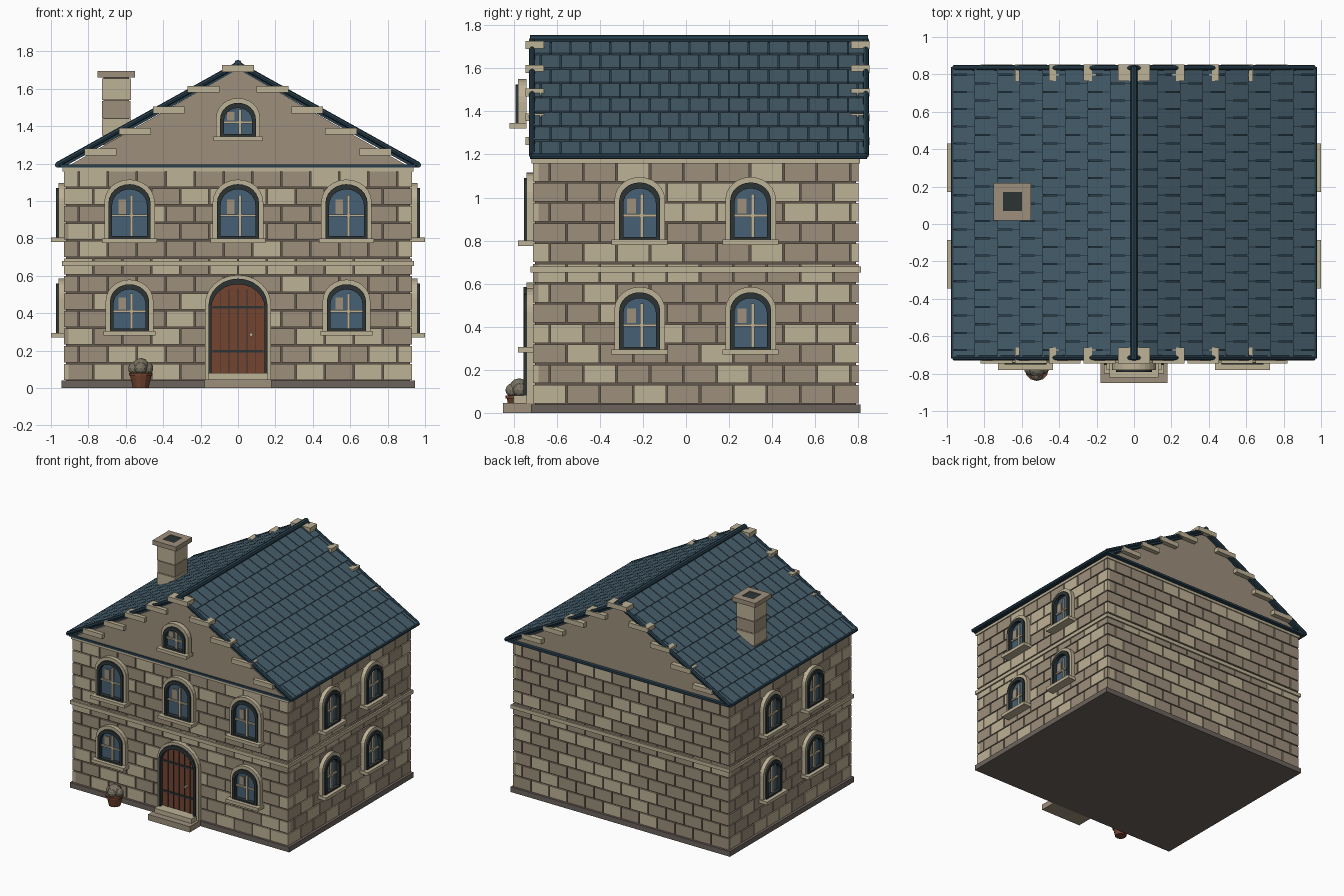
import bpy, bmesh, math, random
from mathutils import Matrix, Vector

random.seed(7)
if "Cube" in bpy.data.objects:
    bpy.data.objects.remove(bpy.data.objects["Cube"])


def material(name, r, g, b):
    """Flat material from display values, stored as linear."""
    lin = [((c / 255 + 0.055) / 1.055) ** 2.4 for c in (r, g, b)] + [1]
    m = bpy.data.materials.new(name)
    m.use_nodes = True
    m.diffuse_color = lin
    m.node_tree.nodes["Principled BSDF"].inputs["Base Color"].default_value = lin
    return m


MATS = [material(*row) for row in (
    ("mortar", 98, 88, 77), ("stone", 157, 143, 124), ("pale stone", 190, 178, 150),
    ("plinth stone", 108, 99, 92), ("slate", 70, 94, 108), ("dark slate", 40, 64, 78),
    ("charcoal", 44, 52, 52), ("glass", 70, 96, 115), ("door wood", 116, 68, 48),
    ("dry foliage", 122, 116, 100))]
MORTAR, STONE, PALE, PLINTH, SLATE, TRIM, CHARCOAL, GLASS, WOOD, LEAF = range(10)


def finish(bm, name):
    bmesh.ops.recalc_face_normals(bm, faces=bm.faces)
    mesh = bpy.data.meshes.new(name)
    bm.to_mesh(mesh)
    bm.free()
    used = sorted({p.material_index for p in mesh.polygons})
    for i in used:
        mesh.materials.append(MATS[i])
    for p in mesh.polygons:
        p.material_index = used.index(p.material_index)
    ob = bpy.data.objects.new(name, mesh)
    bpy.context.collection.objects.link(ob)
    return ob


def paint(verts, mat):
    for f in {f for v in verts for f in v.link_faces}:
        f.material_index = mat


def box(bm, x, y, z, mat, frame=Matrix()):
    """Box from (low, high) pairs, placed by a frame matrix."""
    mid = [(a + b) / 2 for a, b in (x, y, z)]
    size = [b - a for a, b in (x, y, z)]
    m = frame @ Matrix.Translation(mid) @ Matrix.Diagonal(size + [1])
    paint(bmesh.ops.create_cube(bm, size=1, matrix=m)["verts"], mat)


def rod(bm, a, b, r, mat, sides=8):
    a, b = Vector(a), Vector(b)
    m = Matrix.Translation((a + b) / 2) @ (b - a).to_track_quat("Z", "Y").to_matrix().to_4x4()
    paint(bmesh.ops.create_cone(bm, cap_ends=True, segments=sides, radius1=r, radius2=r,
                                depth=(b - a).length, matrix=m)["verts"], mat)


def arch(w, z0, z1):
    """Round-topped outline in (u, z), bottom left to bottom right."""
    r = w / 2
    rise = r * 0.9
    top = [(-r * math.cos(math.pi * i / 12), z1 - rise + rise * math.sin(math.pi * i / 12))
           for i in range(13)]
    return [(-r, z0)] + top + [(r, z0)]


def arch_plate(bm, pts, y0, y1, mat, frame):
    f = bm.faces.new([bm.verts.new(frame @ Vector((u, y0, z))) for u, z in pts])
    f.material_index = mat
    ext = bmesh.ops.extrude_face_region(bm, geom=[f], use_keep_orig=True)["geom"]
    vs = [g for g in ext if isinstance(g, bmesh.types.BMVert)]
    bmesh.ops.translate(bm, verts=vs, vec=frame.to_3x3() @ Vector((0, y1 - y0, 0)))
    paint(vs, mat)


def arch_ring(bm, outer, inner, y0, y1, mat, frame):
    loops = [[bm.verts.new(frame @ Vector((u, y, z))) for u, z in pts]
             for pts, y in ((outer, y0), (outer, y1), (inner, y1), (inner, y0))]
    n = len(outer)
    for a, b in zip(loops, loops[1:] + loops[:1]):
        for i in range(n):
            j = (i + 1) % n
            bm.faces.new((a[i], a[j], b[j], b[i])).material_index = mat


HX, Y0, Y1 = 0.93, -0.71, 0.80     # outer wall faces
EAVE, TOP = 1.18, 1.735            # wall top and ridge
RX, RY0, RY1 = 0.965, -0.72, 0.84  # roof extent
CY = (Y0 + Y1) / 2

# Plinth, mortar core, belt course and cornice
bm = bmesh.new()
box(bm, (-0.945, 0.945), (Y0 - 0.01, Y1 + 0.01), (0, 0.04), PLINTH)
finish(bm, "plinth")
bm = bmesh.new()
box(bm, (-HX + 0.01, HX - 0.01), (Y0 + 0.01, Y1 - 0.01), (0.03, EAVE), MORTAR)
finish(bm, "mortar_core")
bm = bmesh.new()
for z, out in ((0.652, 0.012), (1.158, 0.008)):
    box(bm, (-HX - out, HX + out), (Y0 - out, Y1 + out), (z, z + 0.028), PALE)
finish(bm, "belt_and_cornice")


# Coursed wall blocks on all four sides
def wall_blocks(name, half, frame):
    bm = bmesh.new()
    rows, width, gap = 12, 0.155, 0.004
    pitch = (1.165 - 0.04) / rows
    for r in range(rows):
        z = 0.04 + r * pitch
        u = -half - (r % 2) * width / 2
        while u < half - 0.01:
            a, b = max(u, -half), min(u + width, half)
            if b - a > 0.02:
                tone = PALE if random.random() < 0.3 else STONE
                box(bm, (a + gap * (a > -half), b - gap * (b < half)), (0, 0.025),
                    (z + gap, z + pitch - gap), tone, frame)
            u += width
    finish(bm, name)


def side_frame(x, y, turn):
    return Matrix.Translation((x, y, 0)) @ Matrix.Rotation(math.radians(turn), 4, "Z")


wall_blocks("front_blocks", HX, side_frame(0, Y0, 0))
wall_blocks("back_blocks", HX, side_frame(0, Y1, 180))
wall_blocks("left_blocks", (Y1 - Y0) / 2, side_frame(HX, CY, 90))
wall_blocks("right_blocks", (Y1 - Y0) / 2, side_frame(-HX, CY, -90))


# Arched windows
def window(name, frame, w, z0, z1):
    bm = bmesh.new()
    outer, mid = arch(w + 0.045, z0, z1 + 0.025), arch(w, z0, z1)
    inner = arch(w - 0.04, z0 + 0.012, z1 - 0.028)
    arch_ring(bm, outer, mid, 0.01, -0.03, PALE, frame)
    arch_ring(bm, mid, inner, 0.01, -0.042, CHARCOAL, frame)
    arch_plate(bm, inner, 0.01, -0.012, GLASS, frame)
    h = z1 - z0
    bar = z0 + h * 0.42
    box(bm, (0.002, 0.018), (-0.026, -0.01), (z0 + 0.012, z1 - h * 0.2), PALE, frame)
    box(bm, (-w / 2 + 0.02, w / 2 - 0.02), (-0.024, -0.01), (bar - 0.006, bar + 0.006), PALE, frame)
    box(bm, (-0.06, -0.018), (-0.016, -0.01), (bar + 0.01, bar + h * 0.3), STONE, frame)
    box(bm, (-w / 2 - 0.035, w / 2 + 0.035), (-0.07, 0.01), (z0 - 0.025, z0), PALE, frame)
    finish(bm, name)


for x in (-0.58, 0, 0.58):
    window("upper_front_window", side_frame(x, Y0, 0), 0.225, 0.80, 1.09)
    if x:
        window("lower_front_window", side_frame(x, Y0, 0), 0.21, 0.305, 0.555)
window("gable_window", side_frame(0, -0.75, 0), 0.19, 1.345, 1.525)
for y in (-0.215, 0.30):
    for x, turn in ((HX, 90), (-HX, -90)):
        for z in (0.295, 0.805):
            window("side_window", side_frame(x, y, turn), 0.19, z, z + 0.265)

# Door with planks, straps and knob
bm = bmesh.new()
fr = side_frame(0, Y0, 0)
outer, mid, inner = arch(0.355, 0.04, 0.605), arch(0.315, 0.04, 0.585), arch(0.285, 0.04, 0.555)
arch_ring(bm, outer, mid, 0.01, -0.03, PALE, fr)
arch_ring(bm, mid, inner, 0.01, -0.045, CHARCOAL, fr)
arch_plate(bm, inner, 0.01, -0.015, WOOD, fr)
for i in range(1, 6):
    u = -0.1425 + i * 0.0475
    box(bm, (u - 0.002, u + 0.002), (-0.018, -0.01), (0.08, 0.53), CHARCOAL, fr)
for z in (0.19, 0.425):
    box(bm, (-0.135, 0.135), (-0.022, -0.01), (z, z + 0.014), CHARCOAL, fr)
rod(bm, (0.07, Y0 - 0.04, 0.285), (0.07, Y0 - 0.01, 0.285), 0.01, PALE)
finish(bm, "front_door")
bm = bmesh.new()
box(bm, (-0.18, 0.18), (-0.85, Y0), (0, 0.045), STONE)
box(bm, (-0.16, 0.16), (-0.80, Y0), (0.045, 0.08), PALE)
finish(bm, "door_steps")


# Gable core and roof slab, both extruded along y
def prism(name, pts, y0, y1, mat):
    bm = bmesh.new()
    arch_plate(bm, pts, y0, y1, mat, Matrix())
    finish(bm, name)


prism("gable_walls", [(-0.92, EAVE), (0.92, EAVE), (0, TOP - 0.03)], -0.716, 0.815, STONE)
prism("roof_slab", [(-RX, EAVE), (-RX, EAVE + 0.012), (0, TOP - 0.008), (RX, EAVE + 0.012),
                    (RX, EAVE), (RX - 0.03, EAVE), (0, TOP - 0.032), (-RX + 0.03, EAVE)],
      RY0 + 0.005, RY1 - 0.005, TRIM)
bm = bmesh.new()
box(bm, (-0.95, 0.95), (RY0 - 0.005, RY1), (EAVE - 0.002, EAVE + 0.014), TRIM)
finish(bm, "eave_band")

# Staggered slate tiles
slope = math.atan2(TOP - EAVE - 0.02, RX)
length = RX / math.cos(slope)
bm = bmesh.new()
for side in (0, 1):
    mirror = Matrix.Scale(-1, 4, (1, 0, 0)) if side else Matrix()
    base = mirror @ Matrix.Translation((0, 0, TOP - 0.008)) @ Matrix.Rotation(slope, 4, "Y")
    rows, width = 8, 0.092
    step = length / rows
    for r in range(rows):
        tile = base @ Matrix.Translation((r * step, 0, 0)) @ Matrix.Rotation(-0.06, 4, "Y")
        y = RY0 - (r % 2) * width / 2
        while y < RY1:
            a, b = max(y, RY0) + 0.003, min(y + width, RY1) - 0.003
            if b - a > 0.01:
                box(bm, (0, step + 0.003), (a, b), (-0.008, 0.004), SLATE, tile)
            y += width
finish(bm, "roof_tiles")

# Ridge, eave and rake rods
bm = bmesh.new()
rod(bm, (0, RY0 - 0.005, TOP), (0, RY1 + 0.005, TOP), 0.02, TRIM)
for s in (-1, 1):
    rod(bm, (s * RX, RY0, EAVE + 0.012), (s * RX, RY1, EAVE + 0.012), 0.014, TRIM)
    for y in (RY0 + 0.005, RY1 - 0.005):
        rod(bm, (s * RX, y, EAVE + 0.015), (0, y, TOP - 0.003), 0.014, TRIM)
finish(bm, "roof_trim_rods")

# Stepped stones along both gables
bm = bmesh.new()
for y in ((-0.745, -0.66), (0.765, 0.853)):
    box(bm, (-0.085, 0.085), y, (1.69, 1.727), PALE)
    for s in (-1, 1):
        for x, z in ((0.185, 1.597), (0.37, 1.487), (0.55, 1.373), (0.735, 1.262)):
            box(bm, (s * x - 0.085, s * x + 0.085), y, (z - 0.018, z + 0.018), PALE)
finish(bm, "gable_stones")

# Chimney with banded shaft and open cap
bm = bmesh.new()
cx, cy = -0.65, 0.12
for z0, z1, h, mat in ((1.3, 1.67, 0.068, MORTAR), (1.3, 1.345, 0.076, STONE), (1.35, 1.44, 0.078, PALE),
                       (1.445, 1.535, 0.076, STONE), (1.54, 1.655, 0.078, PALE), (1.69, 1.692, 0.06, CHARCOAL)):
    box(bm, (cx - h, cx + h), (cy - h, cy + h), (z0, z1), mat)
for s in (-1, 1):
    for x, y in ((0.05, 0.1), (-0.1, -0.05)):
        if s > 0:
            box(bm, (cx + x, cx + y), (cy - 0.1, cy + 0.1), (1.66, 1.695), STONE)
        else:
            box(bm, (cx - 0.05, cx + 0.05), (cy + min(x, y), cy + max(x, y)), (1.66, 1.695), STONE)
finish(bm, "chimney")

# Potted plant beside the door
bm = bmesh.new()
px, py = -0.52, -0.775
paint(bmesh.ops.create_cone(bm, cap_ends=True, segments=12, radius1=0.042, radius2=0.058, depth=0.07,
                            matrix=Matrix.Translation((px, py, 0.035)))["verts"], WOOD)
rod(bm, (px, py, 0.066), (px, py, 0.08), 0.064, WOOD, 12)
for x, y, z, r in ((0, 0, 0.115, 0.046), (-0.034, 0, 0.105, 0.034), (0.034, 0.005, 0.105, 0.034),
                   (0, -0.03, 0.105, 0.034), (0, 0.03, 0.108, 0.034)):
    paint(bmesh.ops.create_icosphere(bm, subdivisions=2, radius=r,
                                     matrix=Matrix.Translation((px + x, py + y, z)))["verts"], LEAF)
finish(bm, "potted_plant")
